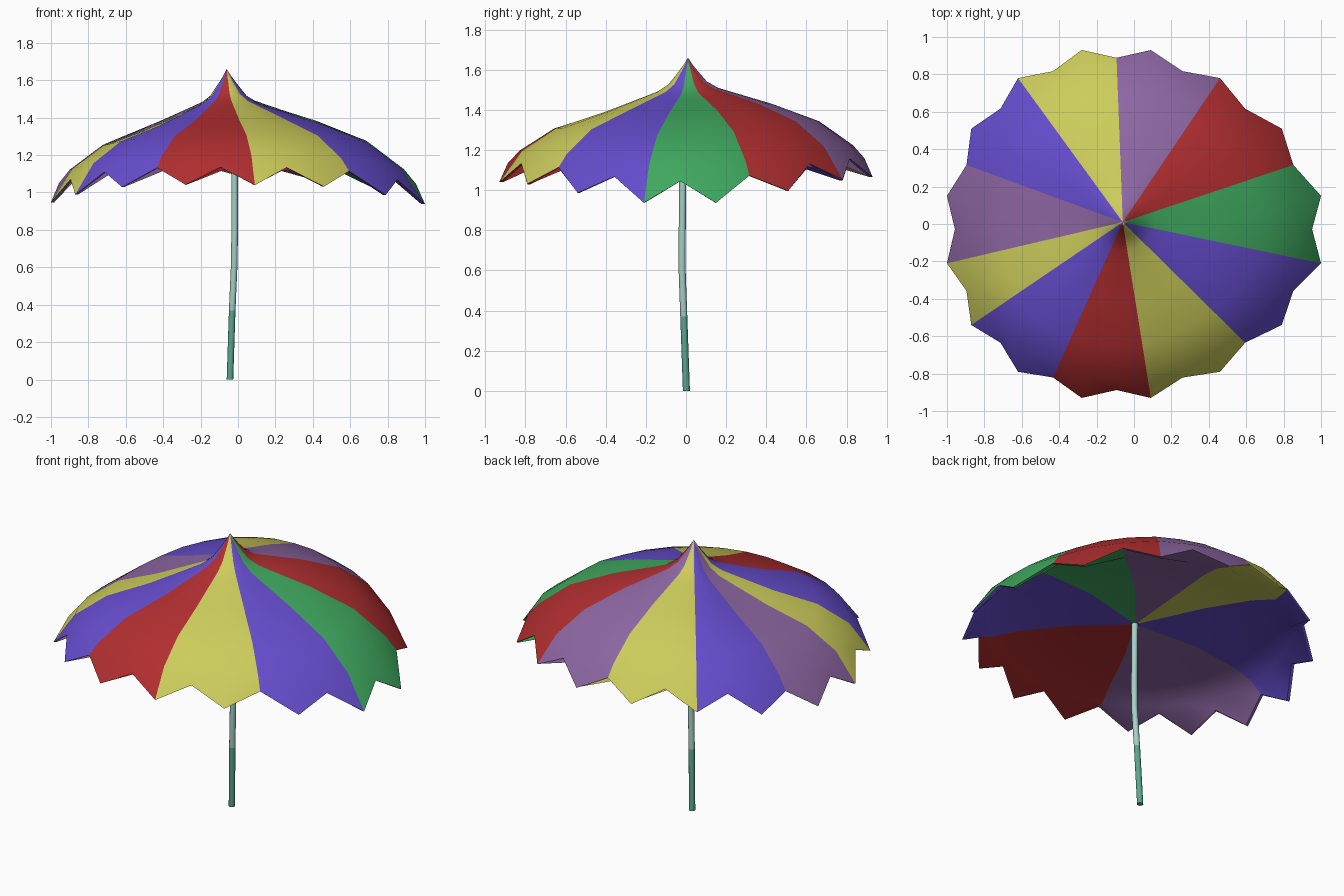
import bpy, bmesh, math
from mathutils import Vector

if "Cube" in bpy.data.objects:
    bpy.data.objects.remove(bpy.data.objects["Cube"])


def lin(c):
    c /= 255
    return c / 12.92 if c <= 0.04045 else ((c + 0.055) / 1.055) ** 2.4


def material(name, r, g, b):
    m = bpy.data.materials.new(name)
    m.diffuse_color = (lin(r), lin(g), lin(b), 1)
    m.use_nodes = True
    m.node_tree.nodes["Principled BSDF"].inputs["Base Color"].default_value = m.diffuse_color
    return m


def finish(name, bm, mats, angle):
    bmesh.ops.recalc_face_normals(bm, faces=bm.faces)
    me = bpy.data.meshes.new(name)
    bm.to_mesh(me)
    bm.free()
    ob = bpy.data.objects.new(name, me)
    bpy.context.collection.objects.link(ob)
    for m in mats:
        me.materials.append(m)
    bpy.ops.object.select_all(action='DESELECT')
    bpy.context.view_layer.objects.active = ob
    ob.select_set(True)
    bpy.ops.object.shade_smooth_by_angle(angle=math.radians(angle))
    return ob


cloth = [material("red", 178, 46, 48), material("yellow", 205, 205, 92),
         material("violet_blue", 102, 77, 206), material("dusty_purple", 142, 103, 164),
         material("green", 64, 170, 96)]
R, Y, B, P, G = range(5)
pole_light = material("pale_teal", 166, 208, 198)
pole_dark = material("teal", 90, 168, 142)

# Canopy outline: 16 hanging tips seen from above, with a notch between each
APEX = Vector((-0.06, 0.01))
TIPS = [(1, .15), (.79, .51), (.46, .78), (.09, .93), (-.28, .93), (-.62, .78),
        (-.87, .51), (-1, .15), (-1, -.21), (-.87, -.54), (-.62, -.79),
        (-.28, -.93), (.09, -.93), (.46, -.79), (.79, -.54), (1, -.21)]
N = 32
outline = []
for k in range(16):
    a, b = Vector(TIPS[k]), Vector(TIPS[(k + 1) % 16])
    outline += [a, (a + b) / 2]
TOP = 1.66


def point(i, t, f):
    """Point on the canopy: t = share of the radius, f = share of the drop."""
    o = outline[i]
    d = o.normalized()
    rim = 1.053 - 0.118 * d.x ** 4 + 0.013 * d.y - 0.005 * d.x
    tilt = -0.045 * (d.x + d.y) / 1.414 * max(0, min(t, 1 - t) * 2)
    p = APEX + (o - APEX) * t
    return Vector((p.x, p.y, TOP - (TOP - rim) * (f + tilt)))


def round_t(i, t):
    return t * (1.015 if i % 2 else 1)


# Panel colours by sector, outside and inside
outside = {}
start = 30
for col, n in [(G, 3), (R, 3), (P, 3), (Y, 3), (B, 3), (P, 3), (Y, 2), (B, 3), (R, 3), (Y, 3), (B, 3)]:
    for s in range(n):
        outside[(start + s) % N] = col
    start += n
inside = [G] * 3 + [P] * 3 + [Y] * 3 + [B] * 6 + [P] * 6 + [R] * 6 + [B] * 5

# Canopy: outer dome, zigzag hem, thin lip and nearly flat lining
bm = bmesh.new()
rings = []
for t, f in [(.025, .06), (.05, .11), (.1, .205), (.16, .262), (.25, .31),
             (.45, .415), (.7, .55), (.88, .74)]:
    rings.append([bm.verts.new(point(i, round_t(i, t), f)) for i in range(N)])
hem = [point(i, .955, .845) if i % 2 else point(i, 1, 1) for i in range(N)]
rings.append([bm.verts.new(p) for p in hem])
n_out = len(rings)
lip = []
for p in hem:
    xy = APEX + (p.xy - APEX) * 0.982
    lip.append(bm.verts.new((xy.x, xy.y, p.z)))
rings.append(lip)
for t, z in [(.86, 1.115), (.7, 1.145), (.4, 1.165)]:
    ring = []
    for i in range(N):
        p = point(i, round_t(i, t), .73)
        ring.append(bm.verts.new((p.x, p.y, min(z, p.z - .025) if t > .8 else z)))
    rings.append(ring)
top = bm.verts.new((APEX.x, APEX.y, TOP))
low = bm.verts.new((-0.02, -0.015, 1.15))
for i in range(N):
    j = (i + 1) % N
    bm.faces.new((top, rings[0][i], rings[0][j])).material_index = outside[i]
    for k in range(len(rings) - 1):
        a, b = rings[k], rings[k + 1]
        face = bm.faces.new((a[i], b[i], b[j], a[j]))
        face.material_index = outside[i] if k < n_out - 1 else inside[i]
    bm.faces.new((low, rings[-1][i], rings[-1][j])).material_index = inside[i]
finish("canopy", bm, cloth, 50)


# Slightly bent pole: dark grip below, pale shaft above
def tube(name, path, mat, r=0.0175, sides=12):
    bm = bmesh.new()
    rs = [[bm.verts.new((x + r * math.cos(2 * math.pi * s / sides),
                         y + r * math.sin(2 * math.pi * s / sides), z))
           for s in range(sides)] for x, y, z in path]
    for a, b in zip(rs, rs[1:]):
        for s in range(sides):
            q = (s + 1) % sides
            bm.faces.new((a[s], a[q], b[q], b[s]))
    bm.faces.new(rs[0])
    bm.faces.new(rs[-1])
    finish(name, bm, [mat], 40)


tube("pole_grip", [(-.043, .002, 0), (-.031, -.011, .37)], pole_dark)
tube("pole_shaft", [(-.031, -.011, .37), (-.02, -.02, .62), (-.018, -.019, .78), (-.018, -.015, 1.17)],
     pole_light)
